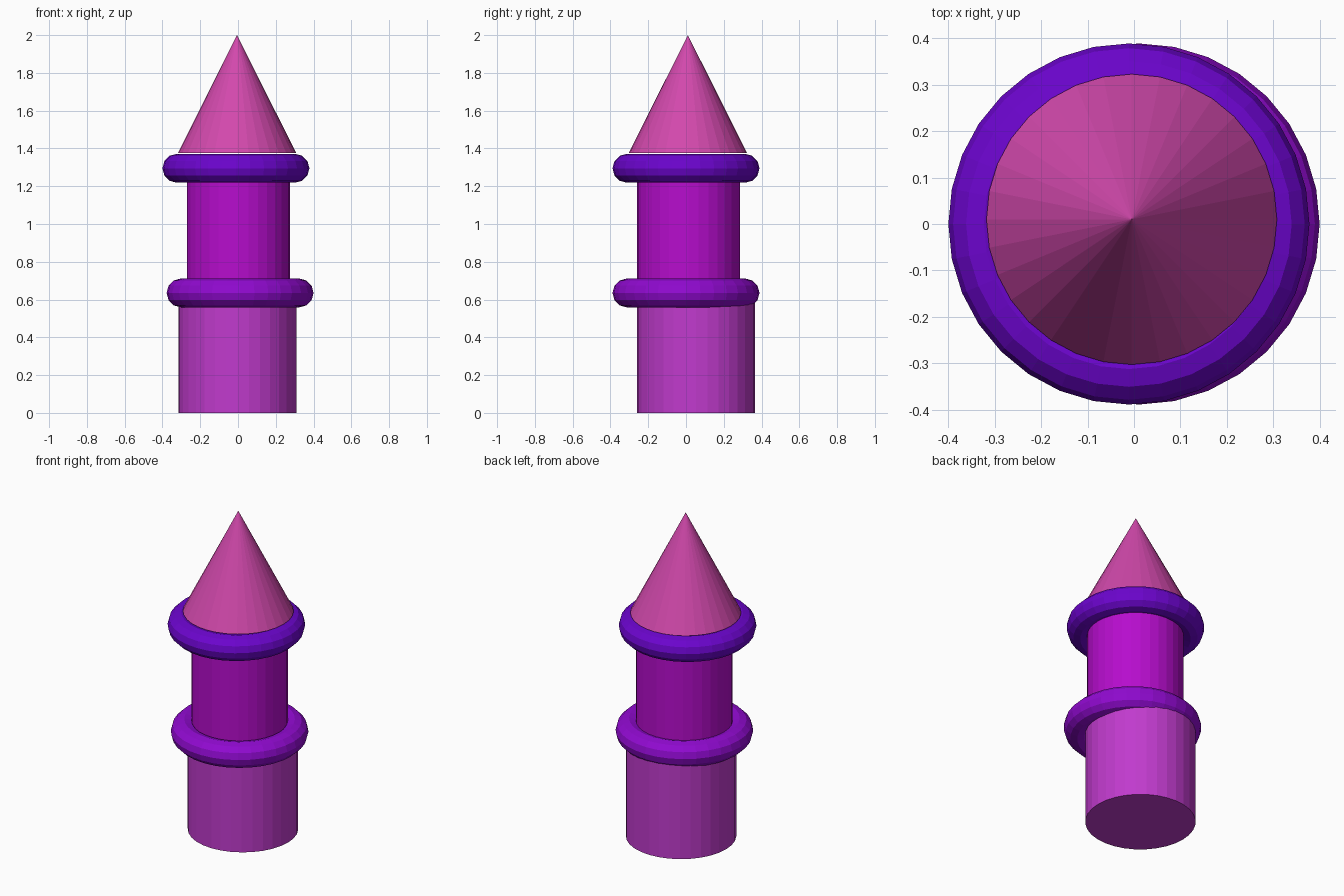
import bpy
from math import pi

if "Cube" in bpy.data.objects:
    bpy.data.objects.remove(bpy.data.objects["Cube"])


def paint(name, rgb):
    # Name the active object and give it a flat colour (sRGB to linear)
    ob = bpy.context.object
    ob.name = name
    mat = bpy.data.materials.new(name + "_colour")
    mat.diffuse_color = [c ** 2.2 for c in rgb] + [1.0]
    mat.use_nodes = True
    mat.node_tree.nodes["Principled BSDF"].inputs["Base Color"].default_value = mat.diffuse_color
    ob.data.materials.append(mat)


def column(name, x, y, radius, z0, z1, rgb):
    bpy.ops.mesh.primitive_cylinder_add(vertices=32, radius=radius, depth=z1 - z0,
                                        location=(x, y, (z0 + z1) / 2))
    paint(name, rgb)


def ring(name, x, y, z, rgb):
    bpy.ops.mesh.primitive_torus_add(major_radius=0.3125, minor_radius=0.0765,
                                     major_segments=32, minor_segments=12,
                                     location=(x, y, z))
    paint(name, rgb)


# Tower shafts
column("lower_shaft", -0.003, 0.053, 0.312, 0.0, 0.624, (0.75, 0.24, 0.80))
column("upper_shaft", 0.002, 0.014, 0.273, 0.69, 1.31, (0.71, 0.08, 0.80))

# Rounded collars
ring("lower_collar", 0.011, 0.0, 0.635, (0.56, 0.07, 0.81))
ring("upper_collar", -0.011, 0.0, 1.295, (0.42, 0.05, 0.80))

# Pointed roof
bpy.ops.mesh.primitive_cone_add(vertices=32, radius1=0.313, radius2=0, depth=0.624,
                                location=(-0.005, 0.01, 1.688))
paint("roof", (0.82, 0.29, 0.67))
